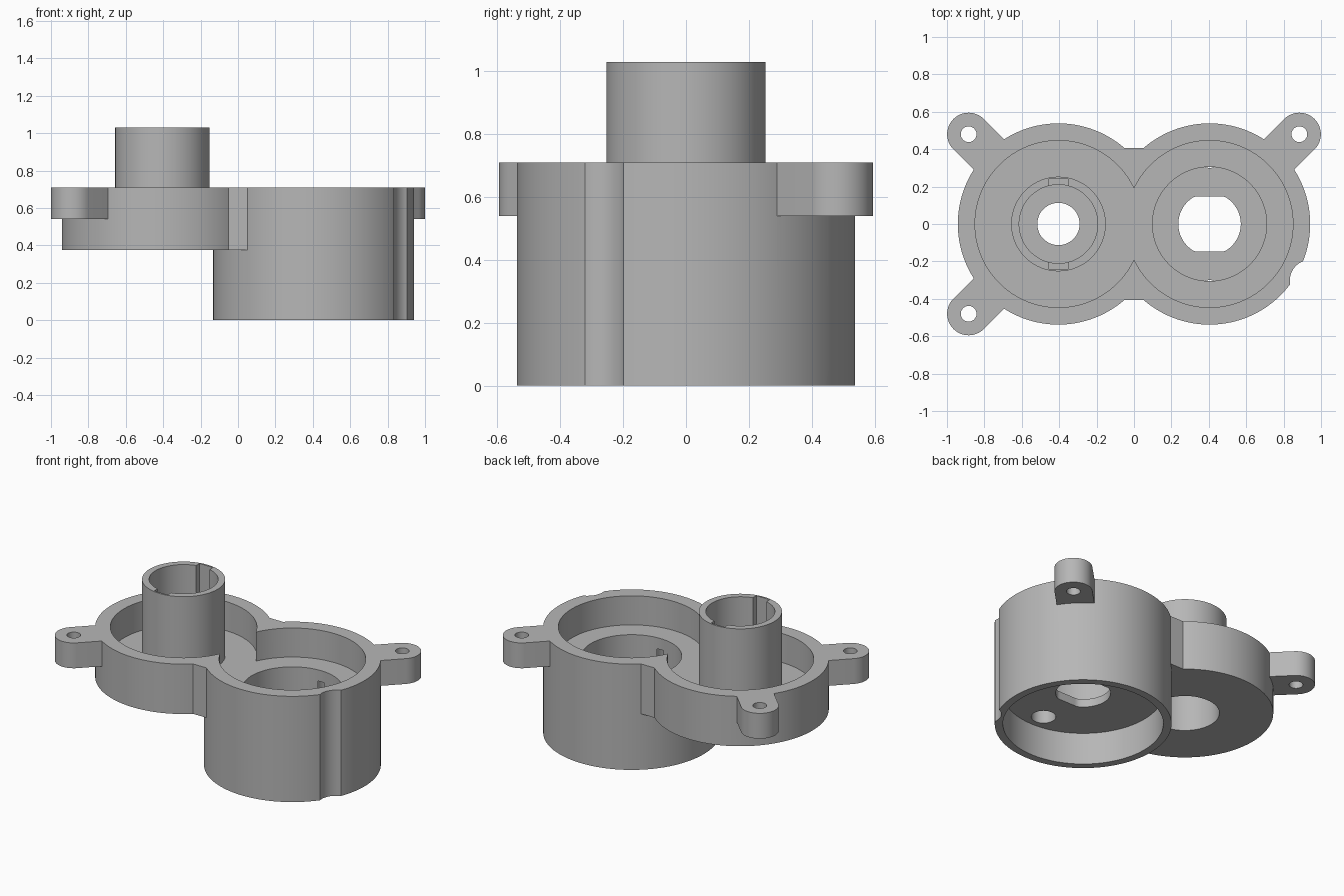
import bpy
import bmesh
from math import cos, sin, pi

cube = bpy.data.objects.get("Cube")
if cube:
    bpy.data.objects.remove(cube, do_unlink=True)

CX = 0.404        # distance of each bowl axis from the middle
TOP = 0.71        # rim height
FLOOR = 0.515     # floor of the upper bowls
PLATE = 0.375     # underside of the shallow bowl
LUG = 0.48        # lug offset from its bowl axis, along x and y

grey = bpy.data.materials.new("mid grey plastic")
grey.use_nodes = True
colour = (0.47, 0.47, 0.47, 1)
grey.diffuse_color = colour
grey.node_tree.nodes["Principled BSDF"].inputs["Base Color"].default_value = colour


def prism(name, points, z0, z1):
    """Extrude a flat outline from z0 to z1."""
    bm = bmesh.new()
    face = bm.faces.new([bm.verts.new((x, y, z0)) for x, y in points])
    result = bmesh.ops.extrude_face_region(bm, geom=[face])
    verts = [v for v in result["geom"] if isinstance(v, bmesh.types.BMVert)]
    bmesh.ops.translate(bm, verts=verts, vec=(0, 0, z1 - z0))
    bmesh.ops.recalc_face_normals(bm, faces=bm.faces)
    mesh = bpy.data.meshes.new(name)
    bm.to_mesh(mesh)
    bm.free()
    mesh.materials.append(grey)
    obj = bpy.data.objects.new(name, mesh)
    bpy.context.collection.objects.link(obj)
    return obj


def circle(x, y, r, n=96, flat=10):
    """Round outline, with y clamped to +-flat for a two-flat hole."""
    angles = [2 * pi * (i + 0.5) / n for i in range(n)]
    return [(x + r * cos(a), y + max(-flat, min(flat, r * sin(a)))) for a in angles]


def rect(x0, x1, y0, y1):
    return [(x0, y0), (x1, y0), (x1, y1), (x0, y1)]


def combine(target, other, operation):
    mod = target.modifiers.new(operation.lower(), "BOOLEAN")
    mod.operation = operation
    mod.solver = "EXACT"
    mod.object = other
    bpy.ops.object.select_all(action="DESELECT")
    bpy.context.view_layer.objects.active = target
    target.select_set(True)
    bpy.ops.object.modifier_apply(modifier=mod.name)
    bpy.data.objects.remove(other, do_unlink=True)


def add(points, z0, z1):
    combine(housing, prism("addition", points, z0, z1), "UNION")


def cut(points, z0, z1):
    combine(housing, prism("cutter", points, z0, z1), "DIFFERENCE")


# Deep bowl, shallow bowl and the web bridging them
housing = prism("twin_bowl_housing", circle(CX, 0, 0.538, 128), 0, TOP)
add(circle(-CX, 0, 0.538, 128), PLATE, TOP)
add(rect(-0.057, 0.057, -0.405, 0.405), PLATE, TOP)

# Three screw lugs on diagonal arms
lugs = [(-1, 1), (1, 1), (-1, -1)]
for sx, sy in lugs:
    cx, cy = sx * (CX + LUG), sy * LUG
    d = 0.7071
    outline = []
    for i in range(33):
        a = -pi / 2 + pi * i / 32
        u, v = 0.115 * cos(a), 0.115 * sin(a)
        outline.append((u, v))
    outline += [(-0.2, 0.115), (-0.2, -0.115)]
    points = [(cx + sx * d * (u - v), cy + sy * d * (u + v)) for u, v in outline]
    add(points, 0.54, TOP)

# Upper bowls, then the tube standing in the shallow one
for sx in (-1, 1):
    cut(circle(sx * CX, 0, 0.446, 128), FLOOR, 1.2)
add(circle(-CX, 0, 0.253), PLATE + 0.05, 1.03)

# Tube bore from both ends, leaving a thin collar with a small hole
cut(circle(-CX, 0, 0.21), 0.71, 1.2)
cut(circle(-CX, 0, 0.21), 0.2, 0.65)
cut(circle(-CX, 0, 0.113, 64), 0.5, 0.9)
cut(rect(-CX - 0.05, -CX + 0.05, -0.24, 0.24), 0.72, 1.2)

# Deep well, underside recess, two-flat hole and blind screw holes
cut(circle(CX, 0, 0.305), 0.27, 0.6)
cut(circle(CX, 0, 0.488, 128), -0.2, 0.215)
cut(circle(CX, 0, 0.167, 64, 0.148), 0.1, 0.4)
for sy in (-1, 1):
    cut(circle(CX, sy * 0.375, 0.075, 40), 0.1, 0.44)

# Lug holes and the side groove
for sx, sy in lugs:
    cut(circle(sx * (CX + LUG), sy * LUG, 0.042, 40), 0.3, 0.9)
cut(circle(0.945, -0.303, 0.112, 64), -0.2, 0.9)

# Smooth the curved walls, keep the edges crisp
bpy.ops.object.select_all(action="DESELECT")
bpy.context.view_layer.objects.active = housing
housing.select_set(True)
bpy.ops.object.shade_smooth_by_angle(angle=0.52)
